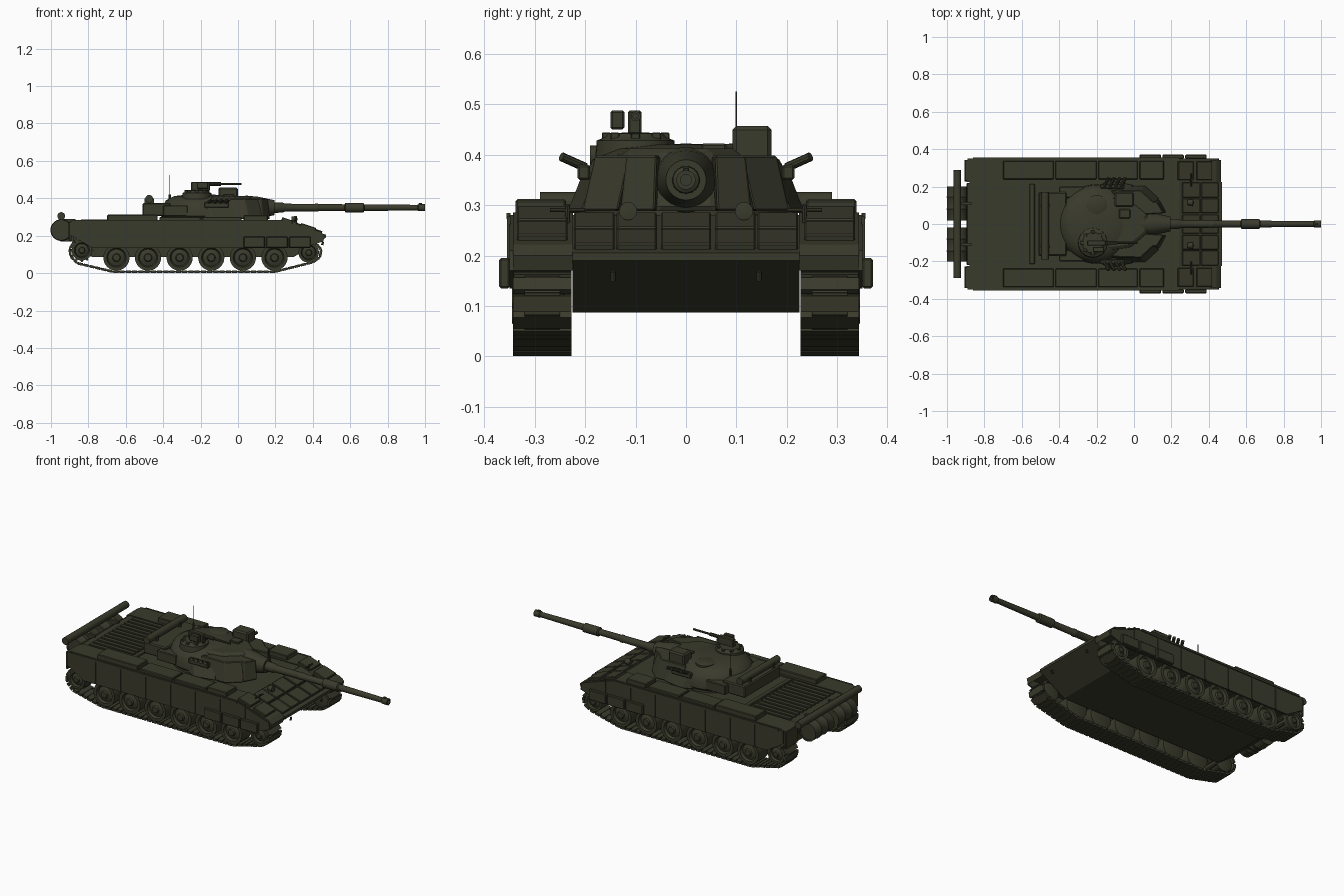
import bpy, bmesh, math
from mathutils import Matrix, Vector

cube = bpy.data.objects.get("Cube")
if cube:
    bpy.data.objects.remove(cube)

olive = bpy.data.materials.new("dark_olive")
olive.use_nodes = True
COL = (0.042, 0.043, 0.025, 1)
olive.diffuse_color = COL
bsdf = olive.node_tree.nodes["Principled BSDF"]
bsdf.inputs["Base Color"].default_value = COL
bsdf.inputs["Roughness"].default_value = 0.8


def finish(name, bm, smooth=False, bevel=0):
    bmesh.ops.recalc_face_normals(bm, faces=bm.faces[:])
    me = bpy.data.meshes.new(name)
    bm.to_mesh(me)
    bm.free()
    me.materials.append(olive)
    ob = bpy.data.objects.new(name, me)
    bpy.context.collection.objects.link(ob)
    if bevel:
        mod = ob.modifiers.new("bevel", "BEVEL")
        mod.width, mod.segments, mod.limit_method = bevel, 1, "ANGLE"
    if smooth:
        bpy.ops.object.select_all(action="DESELECT")
        ob.select_set(True)
        bpy.context.view_layer.objects.active = ob
        bpy.ops.object.shade_smooth_by_angle(angle=math.radians(35))
    return ob


def box(name, x, y, z, bevel=0.004, pitch=0):
    """Box from (min, max) ranges, optionally pitched about y."""
    bm = bmesh.new()
    c = [(a + b) / 2 for a, b in (x, y, z)]
    s = [abs(b - a) for a, b in (x, y, z)]
    m = Matrix.Translation(c) @ Matrix.Rotation(pitch, 4, "Y") @ Matrix.Diagonal((*s, 1))
    bmesh.ops.create_cube(bm, size=1, matrix=m)
    return finish(name, bm, bevel=bevel)


def lathe(name, origin, axis, profile, segs=32):
    """Spin (radius, distance) points round an axis."""
    bm = bmesh.new()
    rot = Vector((0, 0, 1)).rotation_difference(Vector(axis)).to_matrix().to_4x4()
    vs = [bm.verts.new((r, 0, d)) for r, d in profile]
    es = [bm.edges.new(p) for p in zip(vs, vs[1:])]
    bmesh.ops.spin(bm, geom=vs + es, cent=(0, 0, 0), axis=(0, 0, 1), angle=math.tau, steps=segs)
    bmesh.ops.remove_doubles(bm, verts=bm.verts[:], dist=0.0002)
    bm.transform(Matrix.Translation(origin) @ rot)
    return finish(name, bm, smooth=True)


def rod(name, a, b, r, segs=16):
    d = Vector(b) - Vector(a)
    return lathe(name, a, d, [(0, 0), (r, 0), (r, d.length), (0, d.length)], segs)


def loft(name, lower, upper, bevel=0):
    """Solid between two matching outlines."""
    bm = bmesh.new()
    a = [bm.verts.new(p) for p in lower]
    b = [bm.verts.new(p) for p in upper]
    bm.faces.new(a)
    bm.faces.new(b)
    for i in range(len(a)):
        j = (i + 1) % len(a)
        bm.faces.new((a[i], a[j], b[j], b[i]))
    return finish(name, bm, bevel=bevel)


def side_profile(name, pts, y0, y1):
    return loft(name, [(x, y0, z) for x, z in pts], [(x, y1, z) for x, z in pts])


# Hull tub and sloped nose
side_profile("hull", [(-.88, .28), (.24, .28), (.47, .205), (.47, .19), (.3, .087),
                      (-.78, .087), (-.88, .16)], -.225, .225)

# Glacis armour tiles
slope = math.atan2(.075, .23)
for row in (.305, .405):
    z = .28 - (row - .24) * math.tan(slope) + .005
    for y in (-.182, -.098, 0, .098, .182):
        w = .05 if y == 0 else .04
        box("glacis_tile", (row - .05, row + .047), (y - w, y + w), (z - .008, z + .008), .003, slope)

# Engine deck louvres and grille frame
for i in range(12):
    y = -.2 + i * .0364
    box("deck_louvre", (-.84, -.57), (y - .011, y + .011), (.278, .287), 0)
box("deck_crossbar", (-.56, -.53), (-.215, .215), (.278, .29))
box("rear_plate_rib", (-.895, -.875), (-.22, .22), (.22, .275))

# Rear fuel drums, unditching log and brackets
for s in (-1, 1):
    lathe("fuel_drum", (-.945, s * .02, .23), (0, s, 0),
          [(0, .004), (.045, .004), (.045, 0), (.055, 0), (.055, .055), (.058, .06), (.055, .065),
           (.055, .12), (.058, .125), (.055, .13), (.055, .18), (.045, .18), (.045, .176), (0, .176)])
    box("drum_bracket", (-.95, -.87), (s * .11 - .008, s * .11 + .008), (.17, .29), 0)
rod("unditching_log", (-.945, -.29, .305), (-.945, .29, .305), .021)

wheel = [(0, .06), (.018, .06), (.022, .05), (.045, .042), (.052, .056), (.07, .056),
         (.07, .008), (.07, -.008), (.07, -.04), (.05, -.045), (0, -.045)]
track_path = [Vector((x, 0, z)) for x, z in
              [(-.67, .008), (.2, .008), (.4, .058), (.438, .085), (.445, .125), (.42, .155),
               (.37, .168), (-.82, .19), (-.875, .17), (-.9, .13), (-.895, .09), (-.86, .053)]]


def track(side):
    """Row of cleated links following the closed path."""
    bm = bmesh.new()
    loop = track_path + track_path[:1]
    for a, b in zip(loop, loop[1:]):
        d = b - a
        n = max(1, round(d.length / .033))
        for i in range(n):
            p = a + d * ((i + .5) / n) + Vector((0, side * .285, 0))
            base = Matrix.Translation(p) @ Matrix.Rotation(-math.atan2(d.z, d.x), 4, "Y")
            step = d.length / n
            bmesh.ops.create_cube(bm, size=1, matrix=base @ Matrix.Diagonal((step * .8, .116, .014, 1)))
            bmesh.ops.create_cube(bm, size=1, matrix=base @ Matrix.Diagonal((step * 1.05, .07, .008, 1)))
    finish("track", bm)


for s in (-1, 1):
    # Running gear
    track(s)
    for i in range(6):
        lathe("road_wheel", (-.65 + i * .169, s * .285, .083), (0, s, 0), wheel)
    small = [(r * .78, d) for r, d in wheel]
    lathe("idler_wheel", (.378, s * .285, .11), (0, s, 0), small)
    lathe("drive_sprocket", (-.835, s * .285, .122), (0, s, 0), small)
    for i in range(12):
        t = i * math.tau / 12
        c = Vector((-.835 + .056 * math.cos(t), s * .285, .122 + .056 * math.sin(t)))
        rod("sprocket_tooth", c - Vector((0, .035, 0)), c + Vector((0, .035, 0)), .007, 6)

    # Fenders, mudguards and side skirts
    side_profile("fender", [(-.895, .2), (-.895, .275), (-.87, .285), (.24, .285), (.44, .222), (.465, .2),
                            (.455, .17), (.44, .2), (.24, .215)], s * .224, s * .343)
    side_profile("side_skirt", [(-.89, .2), (-.89, .28), (.24, .28), (.45, .21), (.455, .17),
                                (.35, .135), (-.78, .135)], s * .341, s * .35)
    for i in range(7):
        x = -.7 + i * .165
        box("skirt_seam", (x - .004, x + .004), (s * .348, s * .355), (.138, .277), 0)
    box("skirt_rail", (-.86, .24), (s * .348, s * .356), (.272, .284), 0)
    box("rear_mudflap", (-.905, -.89), (s * .23, s * .343), (.17, .275))
    for i in range(3):
        x = .03 + i * .122
        box("side_armour_block", (x, x + .114), (s * .349, s * .371), (.135, .195))

    # Fender stowage bins
    for x0, x1, top in ((-.7, -.43, .312), (-.42, -.2, .3), (-.19, .02, .3), (.03, .16, .31)):
        box("fender_bin", (x0, x1), (s * .238, s * .338), (.28, top))
    for x in (.275, .375):
        z = .287 - (x - .24) * .31
        box("mudguard_tile", (x - .043, x + .043), (s * .235, s * .335), (z - .008, z + .01), .003, slope)

    # Headlights and guard posts
    lathe("headlight", (.285, s * .115, .288), (1, 0, 0), [(0, 0), (.014, 0), (.018, .03), (0, .033)], 16)
    rod("lamp_guard", (.3, s * .235, .265), (.31, s * .235, .3), .005, 8)
    rod("lamp_guard_bar", (.305, s * .2, .29), (.305, s * .27, .29), .004, 8)
    rod("tow_hook", (.45, s * .145, .15), (.455, s * .145, .168), .006, 8)

    # Turret cheek armour
    for lower, shift in (([(.172, .062), (.135, .13), (-.01, .13), (0, .05)], .012),
                         ([(.135, .136), (.06, .205), (-.1, .2), (-.02, .12)], .025),
                         ([(.0, .208), (-.13, .235), (-.2, .2), (-.08, .16)], .03)):
        top = .398 if shift < .03 else .365
        loft("cheek_armour", [(x, s * y, .288) for x, y in lower],
             [(x - shift, s * (y - shift * (.35 if y < .1 else 1)), top) for x, y in lower], .004)

    # Smoke launchers
    for i in range(4):
        x = -.16 + i * .03
        rod("smoke_launcher", (x, s * .2, .375), (x + .025, s * .247, .396), .009, 10)
    box("launcher_mount", (-.18, -.05), (s * .19, s * .215), (.35, .38))
    box("turret_side_bin", (-.4, -.27), (s * .14, s * .2), (.305, .362))

# Turret ring, dome and front casting
rod("turret_ring", (-.19, 0, .275), (-.19, 0, .3), .2, 40)
lathe("turret_dome", (-.2, 0, 0), (0, 0, 1),
      [(0, .29), (.195, .29), (.212, .305), (.208, .35), (.185, .39), (.14, .412), (.07, .42), (0, .422)], 48)
outline = [(-.2, -.19), (.02, -.16), (.13, -.06), (.13, .06), (.02, .16), (-.2, .19)]
loft("turret_front", [(x, y, .288) for x, y in outline],
     [(-.2 + (x + .2) * .8, y * .75, .412) for x, y in outline], .01)

# Rear stowage bin and snorkel
box("rear_stowage_bin", (-.51, -.36), (-.17, .17), (.305, .375), .006)
rod("snorkel_tube", (-.475, -.19, .397), (-.475, .17, .397), .021)
for y in (-.12, .1):
    box("snorkel_strap", (-.5, -.45), (y - .008, y + .008), (.37, .4), 0)

# Mantlet and main gun
lathe("mantlet", (.04, 0, .35), (1, 0, 0), [(0, 0), (.065, 0), (.058, .07), (.043, .14), (.04, .155), (0, .155)])
lathe("gun_barrel", (.17, 0, .35), (1, 0, 0),
      [(0, 0), (.028, 0), (.027, .07), (.021, .08), (.02, .24), (.022, .245), (.022, .255), (.019, .26),
       (.018, .4), (.026, .405), (.026, .5), (.018, .505), (.015, .79), (.019, .795), (.019, .83),
       (.011, .83), (.011, .78), (0, .78)])
box("muzzle_reference", (.965, .985), (-.006, .006), (.365, .374), .002)

# Commander cupola with periscopes and machine gun
CX, CY = -.22, -.1
lathe("cupola", (CX, CY, .395), (0, 0, 1), [(0, 0), (.08, 0), (.077, .033), (.06, .04), (.055, .047), (0, .05)])
for i in range(8):
    t = i * math.tau / 8
    x, y = CX + .058 * math.cos(t), CY + .058 * math.sin(t)
    box("periscope", (x - .009, x + .009), (y - .009, y + .009), (.425, .444), .002)
box("gun_cradle", (CX - .03, CX + .07), (CY - .015, CY + .012), (.44, .488))
box("ammo_box", (CX, CX + .06), (CY - .05, CY - .022), (.45, .488))
rod("machine_gun_barrel", (CX + .05, CY, .476), (.02, CY, .476), .006, 10)
rod("machine_gun_sleeve", (CX + .06, CY, .476), (CX + .13, CY, .476), .01, 10)

# Gunner hatch, sight housing and antenna
lathe("gunner_hatch", (-.2, .1, .4), (0, 0, 1), [(0, 0), (.055, 0), (.055, .016), (.045, .021), (0, .022)])
box("sight_housing", (-.105, .0), (.092, .17), (.375, .457), .008)
box("roof_sight", (-.08, -.02), (.03, .08), (.405, .422))
rod("antenna_base", (-.365, .1, .36), (-.365, .1, .42), .006, 8)
rod("antenna", (-.365, .1, .42), (-.365, .1, .525), .0018, 6)
